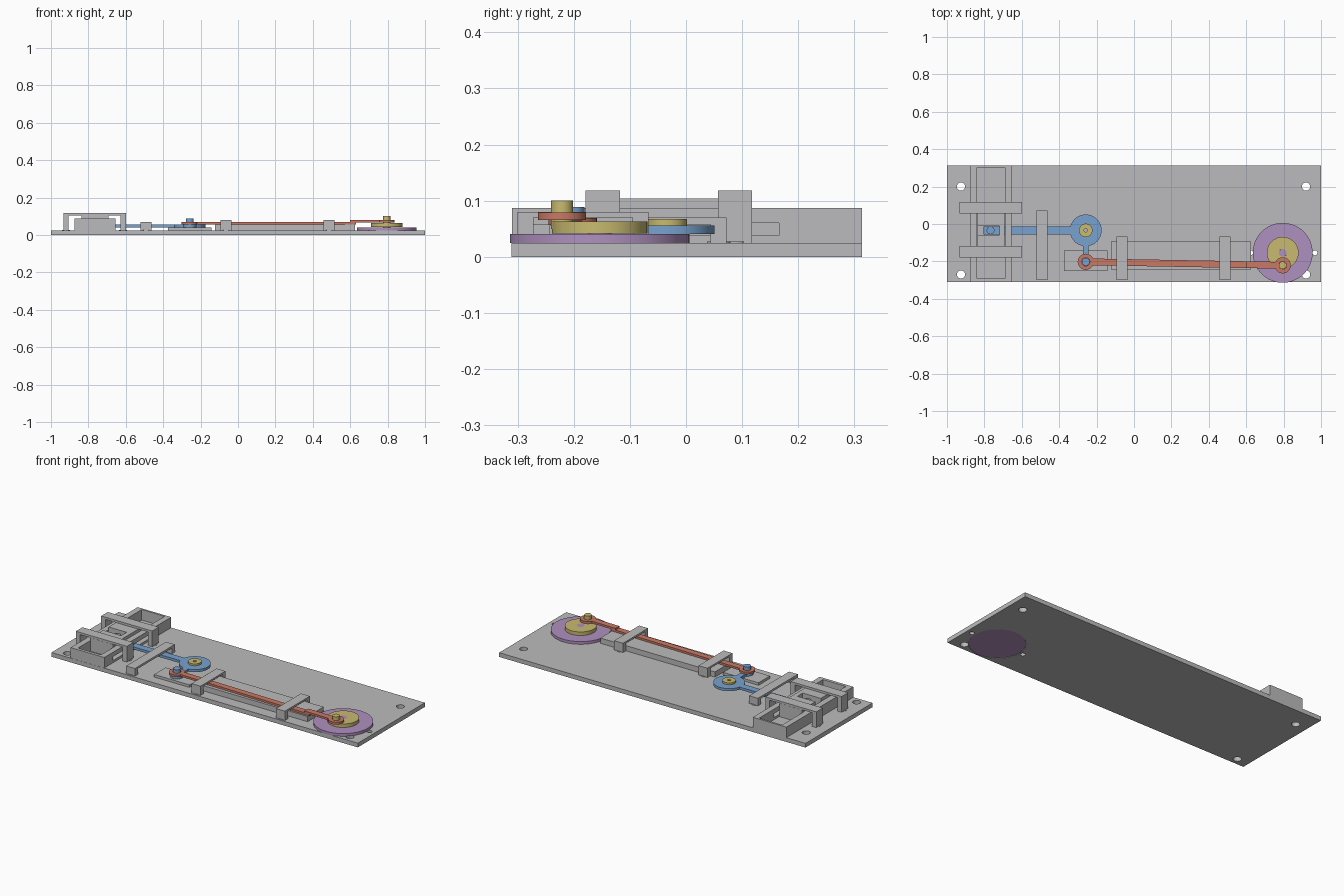
import bpy, bmesh, math
from mathutils import Vector

if "Cube" in bpy.data.objects:
    bpy.data.objects.remove(bpy.data.objects["Cube"])


def colour(name, rgb):
    m = bpy.data.materials.new(name)
    m.diffuse_color = (*rgb, 1)
    m.use_nodes = True
    m.node_tree.nodes["Principled BSDF"].inputs["Base Color"].default_value = m.diffuse_color
    return m


GREY = colour("grey", (0.50, 0.50, 0.51))
BLUE = colour("blue", (0.19, 0.36, 0.62))
YELLOW = colour("yellow", (0.58, 0.49, 0.16))
PURPLE = colour("purple", (0.43, 0.28, 0.52))
ORANGE = colour("orange", (0.58, 0.19, 0.13))


def finish(name, bm, mat, smooth=False):
    me = bpy.data.meshes.new(name)
    bmesh.ops.recalc_face_normals(bm, faces=bm.faces)
    bm.to_mesh(me)
    bm.free()
    ob = bpy.data.objects.new(name, me)
    bpy.context.collection.objects.link(ob)
    me.materials.append(mat)
    if smooth:
        bpy.ops.object.select_all(action='DESELECT')
        ob.select_set(True)
        bpy.context.view_layer.objects.active = ob
        bpy.ops.object.shade_smooth_by_angle(angle=math.radians(30))
    return ob


def add_box(bm, x0, x1, y0, y1, z0, z1):
    vs = bmesh.ops.create_cube(bm, size=1)["verts"]
    for v in vs:
        v.co = Vector(((x0, x1)[v.co.x > 0], (y0, y1)[v.co.y > 0], (z0, z1)[v.co.z > 0]))


def boxes(name, mat, *dims):
    bm = bmesh.new()
    for d in dims:
        add_box(bm, *d)
    return finish(name, bm, mat)


def add_cyl(bm, x, y, r, z0, z1, seg=48):
    vs = bmesh.ops.create_cone(bm, cap_ends=True, segments=seg, radius1=r, radius2=r, depth=z1 - z0)["verts"]
    bmesh.ops.translate(bm, verts=vs, vec=(x, y, (z0 + z1) / 2))


def cyl(name, mat, x, y, r, z0, z1, seg=48):
    bm = bmesh.new()
    add_cyl(bm, x, y, r, z0, z1, seg)
    return finish(name, bm, mat, True)


def ring(name, mat, x, y, r, hole, z0, z1, seg=48):
    # washer: four loops bridged around the axis
    bm = bmesh.new()
    prof = [(hole, z0), (r, z0), (r, z1), (hole, z1)]
    loops = [[bm.verts.new((x + p * math.cos(2 * math.pi * i / seg), y + p * math.sin(2 * math.pi * i / seg), z))
              for p, z in prof] for i in range(seg)]
    for i in range(seg):
        a, b = loops[i], loops[(i + 1) % seg]
        for k in range(4):
            n = (k + 1) % 4
            bm.faces.new((a[k], b[k], b[n], a[n]))
    return finish(name, bm, mat, True)


def prism(name, mat, pts, z0, z1):
    bm = bmesh.new()
    f = bm.faces.new([bm.verts.new((x, y, z0)) for x, y in pts])
    ext = bmesh.ops.extrude_face_region(bm, geom=[f])["geom"]
    bmesh.ops.translate(bm, verts=[g for g in ext if isinstance(g, bmesh.types.BMVert)], vec=(0, 0, z1 - z0))
    return finish(name, bm, mat)


T = 0.025                      # base thickness
WX, WY = 0.795, -0.154         # drive wheel centre
CX, CY = -0.258, -0.034        # crank pivot
PY = -0.202                    # crank pin y

# Bridges over moving parts: x0, x1, y0, y1, underside, top, spanning axis
bridges = [(-0.52, -0.463, -0.30, 0.072, 0.058, 0.07, 'y'),
           (-0.093, -0.035, -0.30, -0.067, 0.07, 0.08, 'y'),
           (0.458, 0.516, -0.30, -0.067, 0.07, 0.08, 'y'),
           (-0.933, -0.60, -0.179, -0.118, 0.105, 0.118, 'x'),
           (-0.933, -0.60, 0.057, 0.118, 0.105, 0.118, 'x')]
LEG = 0.028
pegs = []
for i, (x0, x1, y0, y1, u, t, ax) in enumerate(bridges):
    if ax == 'y':
        legs = [(x0, x1, y0, y0 + LEG, T, u), (x0, x1, y1 - LEG, y1, T, u)]
    else:
        legs = [(x0, x0 + LEG, y0, y1, T, u), (x1 - LEG, x1, y0, y1, T, u)]
    boxes("bridge_%d" % (i + 1), GREY, (x0, x1, y0, y1, u, t), *legs)
    pegs += [((a + b) / 2, (c + d) / 2) for a, b, c, d, _, _ in legs]

# Pegs that hold the bridges in the base
bm = bmesh.new()
for x, y in pegs:
    add_cyl(bm, x, y, 0.021, 0.001, T + 0.002, 20)
finish("bridge_pegs", bm, GREY, True)

# Base plate with mounting holes and wheel opening
base = boxes("base_plate", GREY, (-1, 1, -0.311, 0.314, 0, T))
bm = bmesh.new()
for x, y in [(-0.925, 0.2), (-0.925, -0.27), (0.92, 0.2), (0.92, -0.27)]:
    add_cyl(bm, x, y, 0.022, -0.05, 0.08, 32)
for dx in (-0.172, 0.172):
    add_cyl(bm, WX + dx, WY, 0.0135, -0.05, 0.08, 24)
add_cyl(bm, WX, WY, 0.15, -0.05, 0.08, 64)
cutter = finish("hole_cutter", bm, GREY)
cutter.hide_render = True
cutter.hide_set(True)
mod = base.modifiers.new("holes", 'BOOLEAN')
mod.object = cutter
mod.operation = 'DIFFERENCE'
mod.solver = 'EXACT'
mod.use_self = True

# Slide housing: open-topped frame with a slot in the wall for the crank arm
H = 0.087
boxes("slide_housing", GREY,
      (-0.875, -0.84, -0.31, 0.314, T, H),
      (-0.84, -0.69, -0.31, -0.292, T, H),
      (-0.84, -0.69, 0.302, 0.314, T, H),
      (-0.69, -0.656, -0.31, 0.314, T, 0.038),
      (-0.69, -0.656, -0.31, 0.314, 0.06, H),
      (-0.69, -0.656, -0.31, -0.23, 0.038, 0.06),
      (-0.69, -0.656, 0.166, 0.314, 0.038, 0.06))

# Sliding block with central slot
S = 0.104
boxes("slider", GREY,
      (-0.838, -0.692, -0.178, -0.06, T, S),
      (-0.838, -0.692, -0.01, 0.117, T, S),
      (-0.72, -0.692, -0.06, -0.01, 0.058, S),
      (-0.838, -0.692, -0.06, -0.01, T, 0.038))

# Rod guide rail and crank pad
boxes("guide_rail", GREY, (-0.123, 0.625, -0.243, -0.094, T, 0.056))
boxes("crank_pad", GREY, (-0.373, -0.142, -0.25, -0.143, T, 0.04))

# Bell crank
boxes("crank_arms", BLUE,
      (-0.805, CX - 0.05, CY - 0.021, CY + 0.021, 0.041, 0.056),
      (CX - 0.016, CX + 0.016, PY, CY - 0.05, 0.041, 0.056))
ring("crank_hub", BLUE, CX, CY, 0.085, 0.03, 0.041, 0.056)
cyl("crank_end", BLUE, CX, PY, 0.035, 0.041, 0.056)
cyl("crank_pin", BLUE, CX, PY, 0.021, 0.05, 0.089, 32)
cyl("slider_pin", BLUE, -0.767, CY, 0.021, 0.05, 0.085, 32)
ring("crank_pivot", YELLOW, CX, CY, 0.036, 0.009, T, 0.067)

# Drive wheel, set into the base
cyl("wheel_hub", PURPLE, WX, WY, 0.149, 0.001, T + 0.001, 64)
cyl("wheel_flange", PURPLE, WX, WY, 0.16, T, 0.041, 64)
cyl("wheel_shaft", PURPLE, WX, WY, 0.021, 0.04, 0.063, 32)

# Eccentric collar with its pin
RX, RY = WX, -0.221
ring("eccentric", YELLOW, WX, WY, 0.085, 0.021, 0.042, 0.063)
cyl("eccentric_pin", YELLOW, RX, RY, 0.02, 0.05, 0.1, 32)

# Connecting rod with a step up near the wheel
w = 0.018


def rod_y(x):
    return PY + (RY - PY) * (x - CX) / (RX - CX)


def rod_part(name, x0, x1, z0, z1):
    a, b = rod_y(x0), rod_y(x1)
    prism(name, ORANGE, [(x0, a - w), (x1, b - w), (x1, b + w), (x0, a + w)], z0, z1)


rod_part("rod_lower", CX + 0.032, 0.63, 0.057, 0.069)
rod_part("rod_upper", 0.60, RX - 0.032, 0.067, 0.079)
ring("rod_crank_eye", ORANGE, CX, PY, 0.043, 0.022, 0.057, 0.069)
ring("rod_wheel_eye", ORANGE, RX, RY, 0.043, 0.021, 0.066, 0.079)
